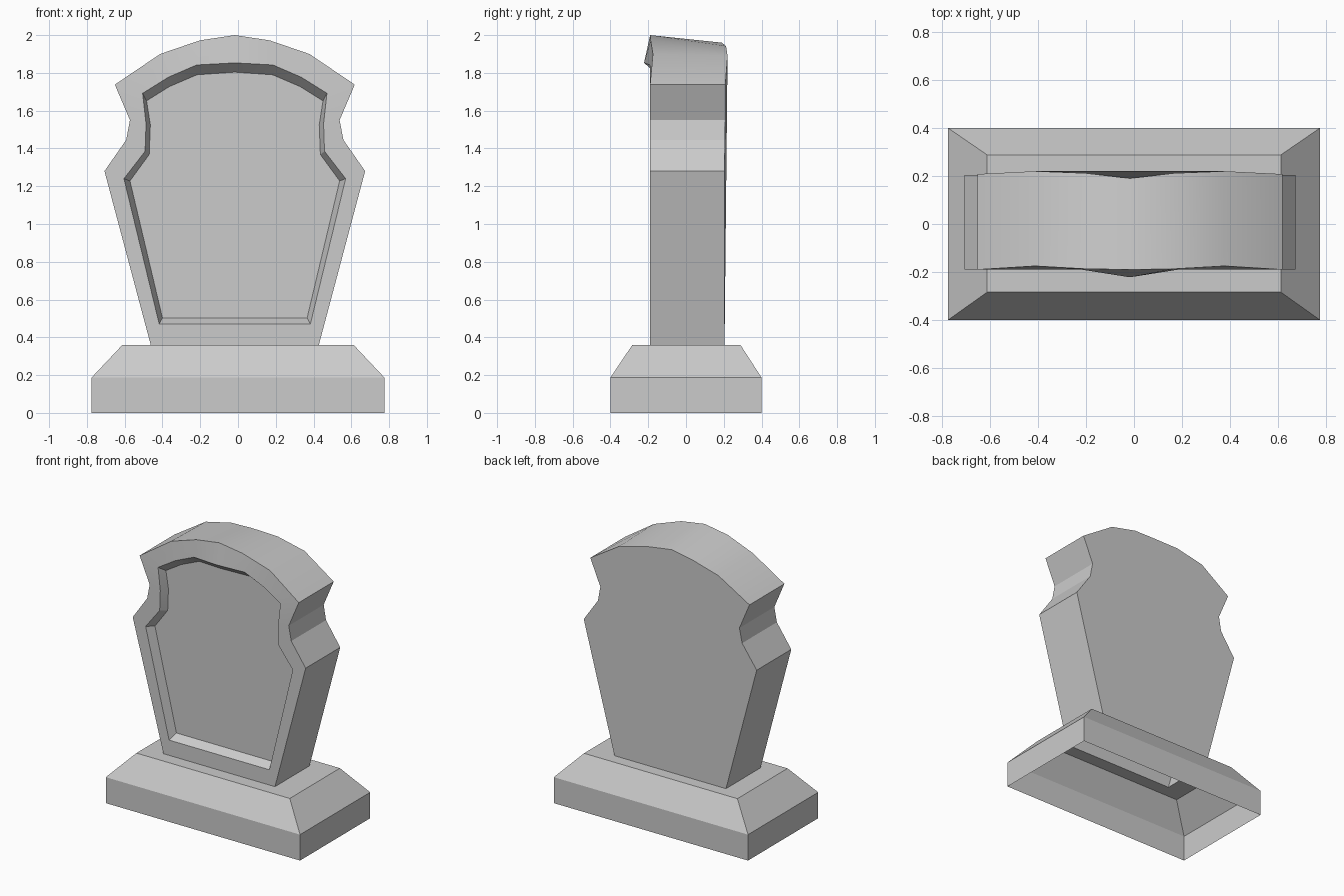
import bpy

if "Cube" in bpy.data.objects:
    bpy.data.objects.remove(bpy.data.objects["Cube"])

CX = -0.017  # the slab sits slightly left of centre


def loop(right):
    """Closed loop from right-half points (half width, y, z), last one on the axis."""
    left = [(-x, y, z) for x, y, z in reversed(right[:-1])]
    return [(x + CX, y, z) for x, y, z in right + left]


def rect(x, y0, y1, z, cx=0.0):
    return [(cx - x, y0, z), (cx + x, y0, z), (cx + x, y1, z), (cx - x, y1, z)]


def build(name, loops, open_first=False, caps=False):
    """Skin consecutive loops; open_first leaves out the last segment of the first band."""
    n = len(loops[0])
    verts = [v for lp in loops for v in lp]
    faces = []
    for k in range(len(loops) - 1):
        for i in range(n - 1 if open_first and k == 0 else n):
            j = (i + 1) % n
            faces.append((k * n + i, k * n + j, (k + 1) * n + j, (k + 1) * n + i))
    if caps:
        faces.append(tuple(reversed(range(n))))
        faces.append(tuple(range(len(verts) - n, len(verts))))
    mesh = bpy.data.meshes.new(name)
    mesh.from_pydata(verts, [], faces)
    obj = bpy.data.objects.new(name, mesh)
    bpy.context.collection.objects.link(obj)
    bpy.ops.object.select_all(action='DESELECT')
    obj.select_set(True)
    bpy.context.view_layer.objects.active = obj
    bpy.ops.object.shade_smooth_by_angle(angle=0.4)
    return obj


# Plinth: open underneath, with a slot in its top where the slab stands
build("plinth", [
    rect(0.775, -0.4, 0.4, 0),
    rect(0.775, -0.4, 0.4, 0.187),
    rect(0.612, -0.284, 0.288, 0.36),
    rect(0.445, -0.19, 0.204, 0.36, CX),
])

# Slab outline, half width and height
outline = [(0.445, 0.36), (0.69, 1.28), (0.575, 1.445), (0.555, 1.55),
           (0.635, 1.738), (0.395, 1.90), (0.185, 1.972), (0, 2.0)]
front_y = [-0.19, -0.19, -0.19, -0.19, -0.19, -0.175, -0.187, -0.19]
back_y = [0.204, 0.204, 0.206, 0.208, 0.208, 0.22, 0.212, 0.19]
back_drop = [0, 0, 0, 0, 0, 0.01, 0.03, 0.04]

back = [(x, y, z - d) for (x, z), y, d in zip(outline, back_y, back_drop)]
front = [(x, y, z) for (x, z), y in zip(outline, front_y)]

# Recessed panel: rim edge and sunken floor edge, crown pulled forward
rim = [(0.40, 0.47), (0.587, 1.24), (0.475, 1.385), (0.47, 1.53),
       (0.488, 1.692), (0.352, 1.777), (0.202, 1.842), (0, 1.853)]
floor = [(0.383, 0.503), (0.555, 1.228), (0.453, 1.368), (0.447, 1.525),
         (0.467, 1.652), (0.347, 1.727), (0.2, 1.79), (0, 1.804)]
rim = [(x, -0.19 if x else -0.222, z) for x, z in rim]
floor = [(x, -0.13 if x else -0.165, z) for x, z in floor]

# Slab: its foot is left open inside the plinth slot
build("headstone_slab", [loop(p) for p in (back, front, rim, floor)],
      open_first=True, caps=True)
